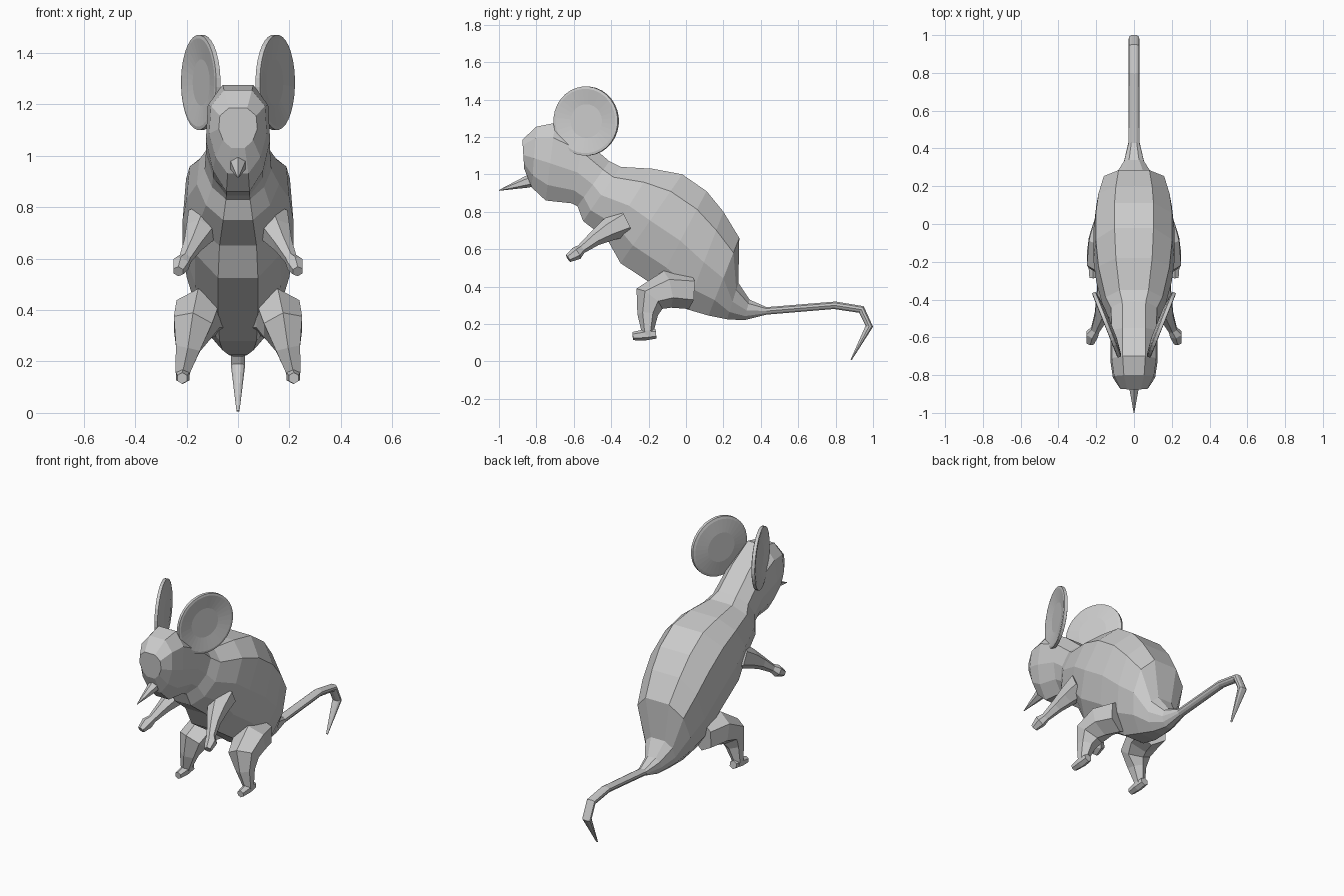
import bpy
import bmesh
import math
from mathutils import Vector

if "Cube" in bpy.data.objects:
    bpy.data.objects.remove(bpy.data.objects["Cube"])

# One grey colour for the whole animal
grey = bpy.data.materials.new("warm_grey")
grey.diffuse_color = (0.6, 0.6, 0.6, 1)
grey.use_nodes = True
grey.node_tree.nodes["Principled BSDF"].inputs["Base Color"].default_value = grey.diffuse_color


def loft(name, rings, mirror=False):
    """Skin a list of equal-length point rings and cap both ends."""
    bm = bmesh.new()
    rows = [[bm.verts.new(p) for p in ring] for ring in rings]
    n = len(rows[0])
    for a, b in zip(rows, rows[1:]):
        for i in range(n):
            j = (i + 1) % n
            bm.faces.new((a[i], a[j], b[j], b[i]))
    bm.faces.new(rows[0])
    bm.faces.new(rows[-1])
    bmesh.ops.recalc_face_normals(bm, faces=bm.faces)
    mesh = bpy.data.meshes.new(name)
    bm.to_mesh(mesh)
    bm.free()
    mesh.materials.append(grey)
    obj = bpy.data.objects.new(name, mesh)
    bpy.context.collection.objects.link(obj)
    if mirror:
        obj.modifiers.new("mirror", 'MIRROR').use_bisect_axis[0] = False
    return obj


def circle(center, axis, radius, sides):
    """Ring of points around a centre, square to the axis."""
    d = Vector(axis).normalized()
    ref = Vector((0, 0, 1)) if abs(d.x) > 0.8 else Vector((1, 0, 0))
    u = (ref - d * ref.dot(d)).normalized()
    v = d.cross(u)
    c = Vector(center)
    return [c + radius * (u * math.cos(a) + v * math.sin(a))
            for a in (2 * math.pi * (i + 0.5) / sides for i in range(sides))]


def limb(name, path, sides=6, mirror=True):
    """Tube along (x, y, z, radius) stations."""
    pts = [Vector(p[:3]) for p in path]
    rings = []
    for i, p in enumerate(path):
        axis = pts[min(i + 1, len(pts) - 1)] - pts[max(i - 1, 0)]
        rings.append(circle(pts[i], axis, p[3], sides))
    return loft(name, rings, mirror)


# Ten-sided cross-section: (fraction of half width, fraction from top to bottom)
SECTION = [(0.48, 0), (0.94, 0.19), (1, 0.52), (0.78, 0.8), (0.36, 1)]


def section(ty, tz, by, bz, w):
    right = [Vector((u * w, ty + (by - ty) * t, tz + (bz - tz) * t)) for u, t in SECTION]
    return right + [Vector((-p.x, p.y, p.z)) for p in reversed(right)]


# Head, body and tail in one skin: top y, top z, bottom y, bottom z, half width
spine = [
    (-0.875, 1.185, -0.865, 1.03, 0.075),
    (-0.80, 1.255, -0.825, 0.93, 0.112),
    (-0.70, 1.275, -0.75, 0.86, 0.125),
    (-0.55, 1.19, -0.61, 0.845, 0.125),
    (-0.41, 1.07, -0.58, 0.83, 0.13),
    (-0.35, 1.04, -0.55, 0.75, 0.16),
    (-0.18, 1.03, -0.42, 0.65, 0.20),
    (-0.02, 1.00, -0.35, 0.525, 0.215),
    (0.11, 0.91, -0.16, 0.40, 0.215),
    (0.20, 0.80, 0.00, 0.28, 0.20),
    (0.285, 0.66, 0.12, 0.245, 0.17),
    (0.28, 0.42, 0.22, 0.225, 0.10),
    (0.34, 0.33, 0.31, 0.22, 0.055),
    (0.43, 0.29, 0.43, 0.25, 0.03),
    (0.80, 0.32, 0.79, 0.28, 0.028),
    (0.95, 0.295, 0.925, 0.26, 0.028),
    (1.00, 0.185, 0.96, 0.19, 0.028),
    (0.885, 0.005, 0.88, 0.01, 0.006),
]
loft("body_head_and_tail", [section(*s) for s in spine])

# Pointed nose
limb("nose", [(0, -0.80, 0.975, 0.036), (0, -0.85, 0.96, 0.032), (0, -1.0, 0.914, 0.002)],
     mirror=False)

# Round dished ears, facing outward and forward: (radius, offset along the axis)
ear_axis = Vector((0.93, -0.37, 0)).normalized()
ear_center = Vector((0.143, -0.533, 1.285))
ear_profile = [(0.09, -0.022), (0.17, -0.012), (0.185, -0.007),
               (0.185, 0.011), (0.172, 0.013), (0.09, 0.0)]
loft("ears", [circle(ear_center + ear_axis * o, ear_axis, r, 32) for r, o in ear_profile], True)

# Front legs with small paws
limb("front_legs", [
    (0.125, -0.33, 0.745, 0.08),
    (0.15, -0.42, 0.70, 0.06),
    (0.175, -0.49, 0.655, 0.04),
    (0.205, -0.56, 0.60, 0.026),
    (0.222, -0.585, 0.578, 0.036),
    (0.232, -0.63, 0.55, 0.022),
])

# Hind legs: thigh, bent knee and shin
limb("hind_legs", [
    (0.12, 0.02, 0.38, 0.10),
    (0.155, -0.10, 0.385, 0.10),
    (0.175, -0.195, 0.335, 0.088),
    (0.195, -0.205, 0.25, 0.055),
    (0.215, -0.205, 0.16, 0.033),
    (0.215, -0.20, 0.135, 0.028),
])

# Hind feet pointing forward
limb("hind_feet", [
    (0.215, -0.16, 0.148, 0.026),
    (0.215, -0.22, 0.142, 0.030),
    (0.217, -0.285, 0.135, 0.022),
])
